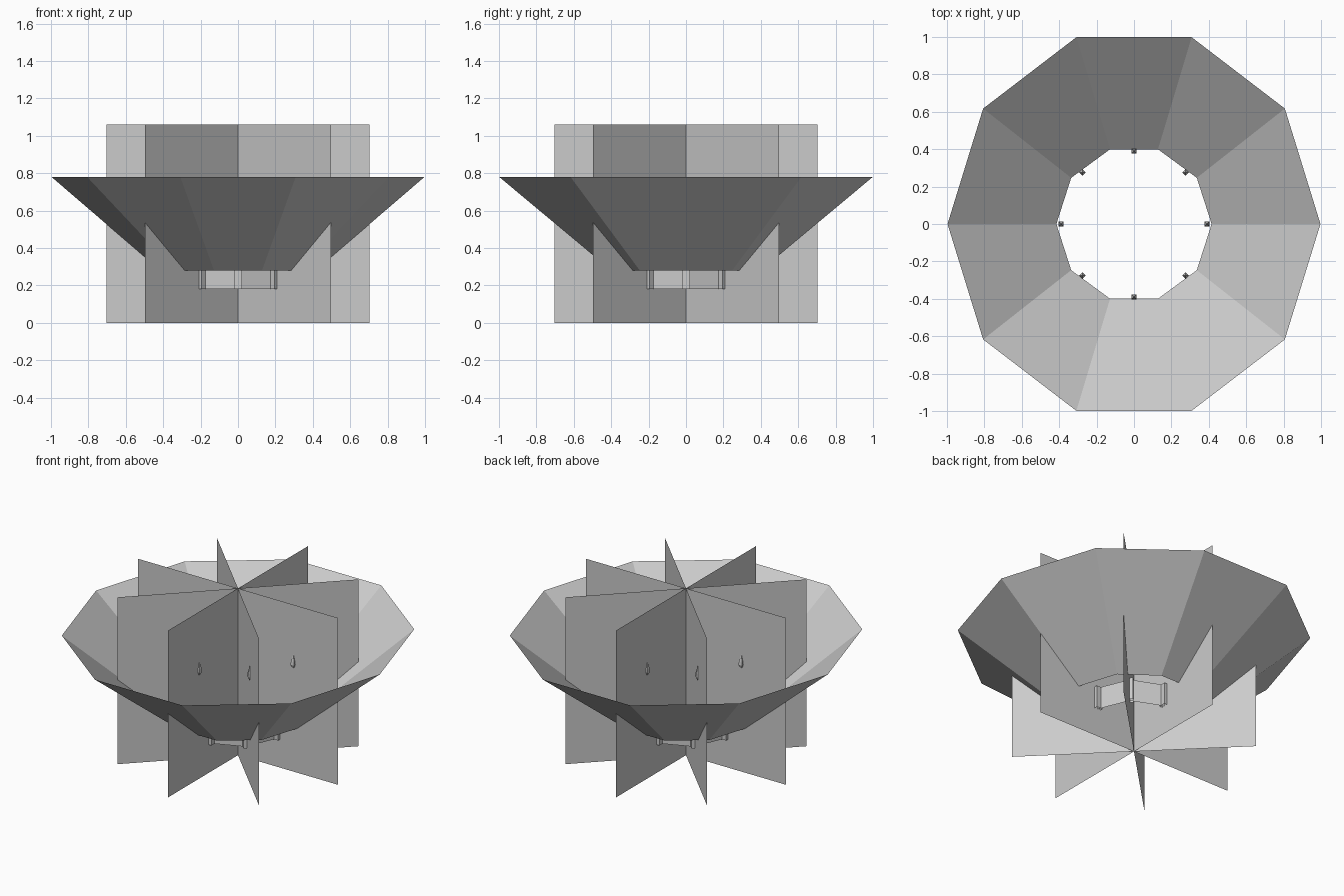
import bpy, bmesh, math
from mathutils import Matrix

if "Cube" in bpy.data.objects:
    bpy.data.objects.remove(bpy.data.objects["Cube"])


def finish(name, bm):
    me = bpy.data.meshes.new(name)
    bm.to_mesh(me)
    bm.free()
    ob = bpy.data.objects.new(name, me)
    bpy.context.collection.objects.link(ob)
    return ob


def loft(bm, rings, sides, mat=Matrix(), phase=0.0):
    """Open faceted surface through rings of (rx, ry, z)."""
    loops = []
    for rx, ry, z in rings:
        loops.append([bm.verts.new(mat @ Matrix.Translation((
            rx * math.cos(phase + i * math.tau / sides),
            ry * math.sin(phase + i * math.tau / sides), z)).to_translation())
            for i in range(sides)])
    for a, b in zip(loops, loops[1:]):
        for i in range(sides):
            j = (i + 1) % sides
            bm.faces.new((a[i], a[j], b[j], b[i]))
    return loops


def around(k, radius):
    return Matrix.Rotation(k * math.tau / 8, 4, 'Z') @ Matrix.Translation((radius, 0, 0))


# ten-sided open bowl
bm = bmesh.new()
loft(bm, [(0.415, 0.42, 0.28), (0.997, 1.05, 0.78)], 10)
finish("bowl", bm)

# four thin panels crossing at the centre
for k in range(4):
    bm = bmesh.new()
    c, s = 0.704 * math.cos(k * math.pi / 4), 0.704 * math.sin(k * math.pi / 4)
    bm.faces.new([bm.verts.new(p) for p in
                  ((-c, -s, 0), (c, s, 0), (c, s, 1.06), (-c, -s, 1.06))])
    finish(f"cross_panel_{k + 1}", bm)

# eight-sided band under the bowl
bm = bmesh.new()
loft(bm, [(0.275, 0.275, 0.18), (0.275, 0.275, 0.32)], 8)
finish("lower_band", bm)

# square posts on the band corners, and small flame drops inside the bowl
posts, drops = bmesh.new(), bmesh.new()
q = math.pi / 4
for k in range(8):
    loft(posts, [(0.029, 0.029, 0.18), (0.029, 0.029, 0.32)], 4, around(k, 0.275), q)
    loft(drops, [(0.006, 0.006, 0.66), (0.018, 0.018, 0.68),
                 (0.015, 0.015, 0.70), (0.001, 0.001, 0.745)], 4, around(k, 0.39), q)
finish("band_posts", posts)
finish("flame_drops", drops)
